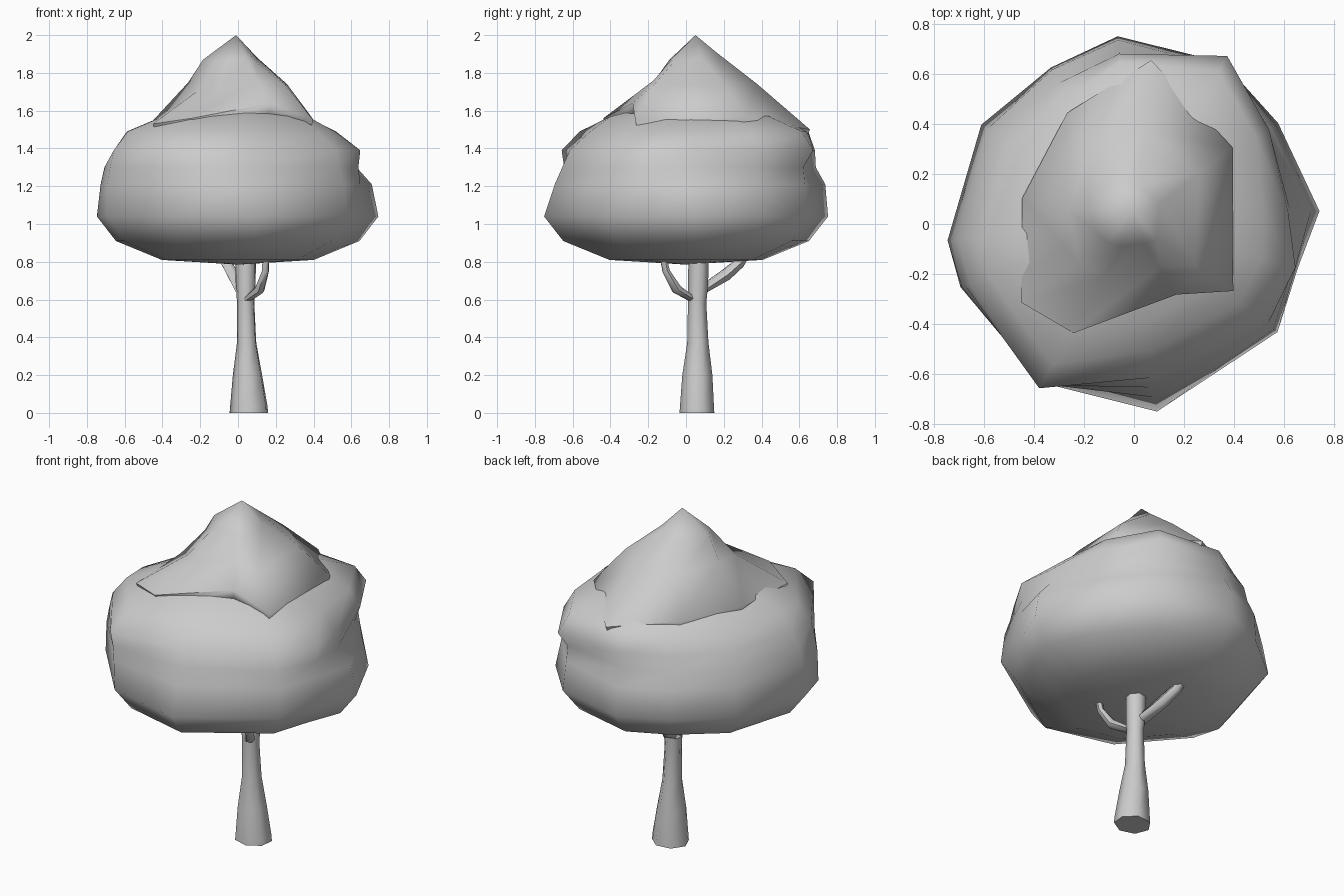
import bpy, bmesh
from math import radians, cos, sin
from mathutils import Vector

if "Cube" in bpy.data.objects:
    bpy.data.objects.remove(bpy.data.objects["Cube"])


def loft(bm, rings, start, end):
    """Skin a stack of vertex rings and close both ends with a fan to a point."""
    loops = [[bm.verts.new(p) for p in ring] for ring in rings]
    n = len(loops[0])
    for a, b in zip(loops, loops[1:]):
        for i in range(n):
            j = (i + 1) % n
            bm.faces.new((a[i], a[j], b[j], b[i]))
    for loop, tip in ((loops[0], start), (loops[-1], end)):
        t = bm.verts.new(tip)
        for i in range(n):
            bm.faces.new((loop[i], loop[(i + 1) % n], t))


def tube(bm, path, sides):
    """Limb through (x, y, z, radius_x, radius_y) points, rings tilted along the path."""
    pts = [Vector(p[:3]) for p in path]
    rings = []
    for k, p in enumerate(path):
        d = (pts[min(k + 1, len(pts) - 1)] - pts[max(k - 1, 0)]).normalized()
        q = Vector((0, 0, 1)).rotation_difference(d) if k else Vector((0, 0, 1)).rotation_difference(Vector((0, 0, 1)))
        rings.append([pts[k] + q @ Vector((p[3] * cos(a), p[4] * sin(a), 0))
                      for a in [radians(360 * i / sides + 20) for i in range(sides)]])
    loft(bm, rings, pts[0], pts[-1])


def finish(bm, name, angle):
    bmesh.ops.recalc_face_normals(bm, faces=bm.faces)
    me = bpy.data.meshes.new(name)
    bm.to_mesh(me)
    bm.free()
    ob = bpy.data.objects.new(name, me)
    bpy.context.collection.objects.link(ob)
    bpy.ops.object.select_all(action='DESELECT')
    ob.select_set(True)
    bpy.context.view_layer.objects.active = ob
    bpy.ops.object.shade_smooth_by_angle(angle=radians(angle))


def ring(angles, radii, zs):
    return [(r * cos(radians(a)), r * sin(radians(a)), z)
            for a, r, z in zip(angles, radii, zs)]


# Trunk
bm = bmesh.new()
tube(bm, [(.06, .06, 0, .105, .095), (.06, .06, .03, .103, .093),
          (.052, .062, .2, .08, .082), (.047, .064, .37, .053, .058),
          (.042, .06, .58, .047, .05), (.042, .065, .68, .054, .055),
          (.042, .07, .95, .06, .055)], 7)
finish(bm, "trunk", 60)

# Branches
for name, path in {
    "front_branch": [(.04, .05, .59, .03, .03), (.115, -.05, .655, .028, .028),
                     (.145, -.105, .75, .02, .02), (.15, -.13, .87, .018, .018)],
    "back_branch": [(.03, .07, .64, .045, .045), (-.025, .21, .73, .034, .034),
                    (-.06, .28, .79, .03, .03), (-.09, .33, .88, .03, .03)],
}.items():
    bm = bmesh.new()
    tube(bm, path, 6)
    finish(bm, name, 60)

# Main foliage mass
ANG = [4, 35, 61, 95, 118, 147, 185, 200, 240, 277, 323, 345]
rim = [.745, .705, .74, .755, .71, .73, .75, .74, .735, .757, .72, .68]
levels = [
    (.81, [r * .54 for r in rim]),
    (.91, [r * .865 for r in rim]),
    (1.04, rim),
    (1.21, [.71, .67, .72, .74, .70, .70, .73, .735, .74, .70, .70, .67]),
    (1.30, [.63, .63, .71, .69, .66, .67, .71, .72, .745, .66, .67, .66]),
    (1.39, [.62, .66, .77, .685, .64, .63, .66, .70, .76, .62, .65, .67]),
    (1.49, [.52, .60, .70, .65, .58, .55, .59, .62, .65, .51, .53, .53]),
    (1.57, [.36, .42, .50, .50, .42, .38, .40, .42, .46, .40, .40, .38]),
]
bm = bmesh.new()
loft(bm, [ring(ANG, r, [z] * 12) for z, r in levels], (0, 0, .785), (0, 0, 1.67))
finish(bm, "lower_foliage", 60)

# Pointed foliage cap
CAP = [38, 84, 121, 167, 215, 241, 301, 326]
edge = [.50, .66, .52, .46, .55, .50, .33, .48]
edge_z = [1.56, 1.50, 1.54, 1.55, 1.53, 1.56, 1.64, 1.55]
bm = bmesh.new()
loft(bm, [
    ring(CAP, [r * .95 for r in edge], [z - .07 for z in edge_z]),
    ring(CAP, edge, edge_z),
    ring(CAP, [.33, .38, .34, .27, .27, .24, .20, .30], [1.74, 1.74, 1.75, 1.75, 1.70, 1.70, 1.76, 1.74]),
    ring(CAP, [.13, .16, .19, .19, .13, .10, .09, .11], [1.88, 1.91, 1.88, 1.87, 1.86, 1.87, 1.87, 1.86]),
], (0, .05, 1.5), (-.01, .05, 2.0))
finish(bm, "foliage_cap", 60)
